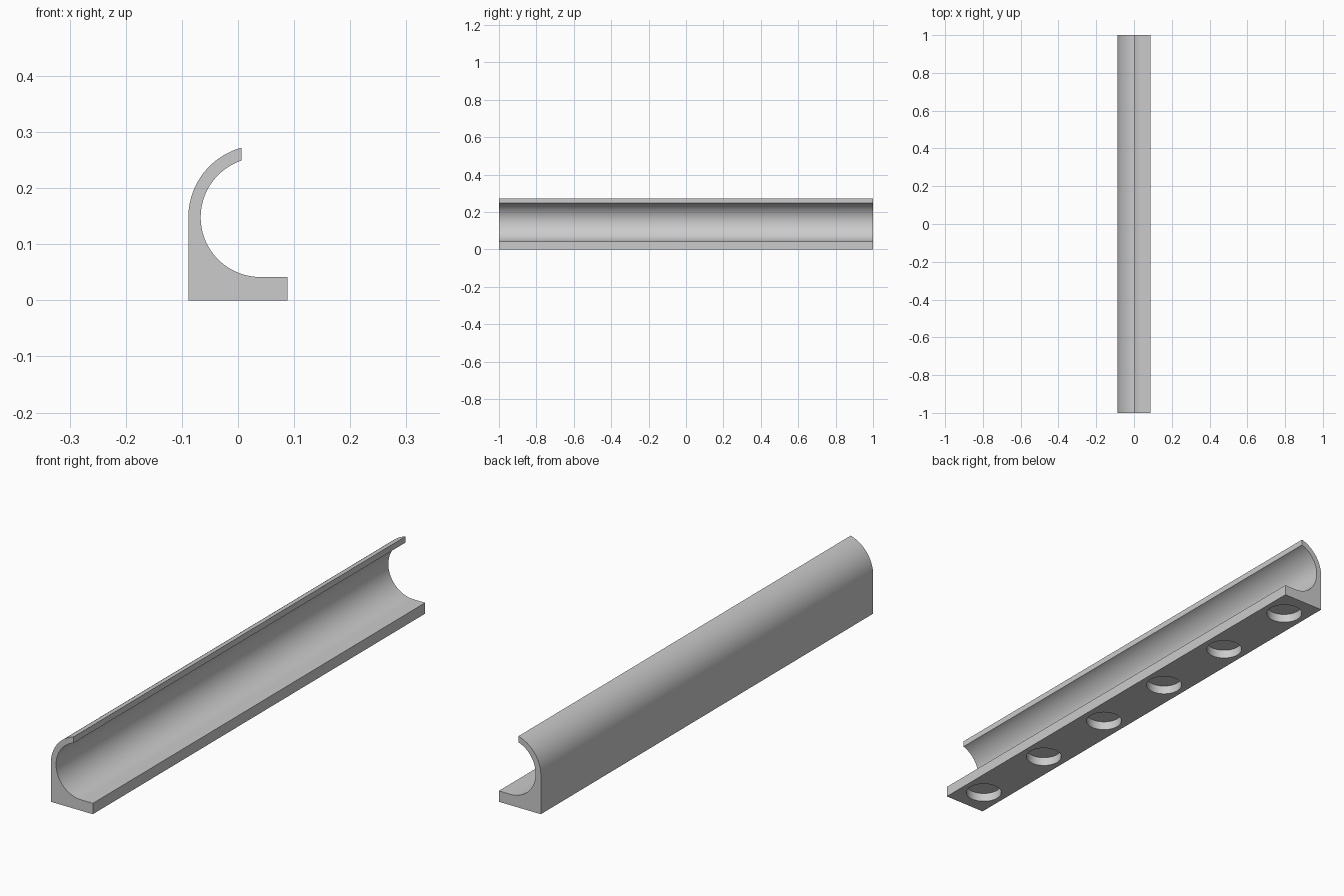
import bpy, bmesh
from math import pi, cos, sin, acos, radians
from mathutils import Matrix

cube = bpy.data.objects.get("Cube")
if cube:
    bpy.data.objects.remove(cube, do_unlink=True)

HALF_W, HALF_L = 0.0885, 1.0
CX, CZ = 0.04, 0.148            # centre of both arcs
R_IN, R_OUT = 0.1065, 0.1285
LIP_X = 0.006                   # vertical cut at the upper lip
HOLE_R, HOLE_DEPTH, HOLE_STEP, HOLES = 0.066, 0.034, 0.355, 6

grey = bpy.data.materials.new("plain grey")
grey.use_nodes = True
grey.diffuse_color = (0.6, 0.6, 0.6, 1)
grey.node_tree.nodes["Principled BSDF"].inputs["Base Color"].default_value = grey.diffuse_color


def arc(radius, start, end, steps):
    angles = [start + (end - start) * i / steps for i in range(steps + 1)]
    return [(CX + radius * cos(a), CZ + radius * sin(a)) for a in angles]


def make_object(name, bm):
    bmesh.ops.recalc_face_normals(bm, faces=bm.faces)
    mesh = bpy.data.meshes.new(name)
    bm.to_mesh(mesh)
    bm.free()
    mesh.materials.append(grey)
    obj = bpy.data.objects.new(name, mesh)
    bpy.context.collection.objects.link(obj)
    return obj


# Hooked rail: one cross-section extruded along its length
lip_in = acos((LIP_X - CX) / R_IN)
lip_out = acos((LIP_X - CX) / R_OUT)
profile = [(-HALF_W, 0), (HALF_W, 0), (HALF_W, CZ - R_IN)]
profile += arc(R_IN, 1.5 * pi, lip_in, 48)
profile += arc(R_OUT, lip_out, pi, 28)

bm = bmesh.new()
face = bm.faces.new([bm.verts.new((x, -HALF_L, z)) for x, z in profile])
side = bmesh.ops.extrude_face_region(bm, geom=[face])
moved = [g for g in side["geom"] if isinstance(g, bmesh.types.BMVert)]
bmesh.ops.translate(bm, verts=moved, vec=(0, 2 * HALF_L, 0))
rail = make_object("hooked_rail", bm)

# Row of round blind pockets in the underside
bm = bmesh.new()
for i in range(HOLES):
    y = (i - (HOLES - 1) / 2) * HOLE_STEP
    bmesh.ops.create_cone(bm, cap_ends=True, segments=64, radius1=HOLE_R,
                          radius2=HOLE_R, depth=2 * HOLE_DEPTH,
                          matrix=Matrix.Translation((0, y, 0)))
cutter = make_object("pocket_cutter", bm)
cutter.hide_render = True

cut = rail.modifiers.new("pockets", "BOOLEAN")
cut.operation = "DIFFERENCE"
cut.solver = "EXACT"
cut.object = cutter

bpy.ops.object.select_all(action="DESELECT")
rail.select_set(True)
bpy.context.view_layer.objects.active = rail
bpy.ops.object.modifier_apply(modifier=cut.name)
bpy.data.objects.remove(cutter, do_unlink=True)
bpy.ops.object.shade_smooth_by_angle(angle=radians(30))
